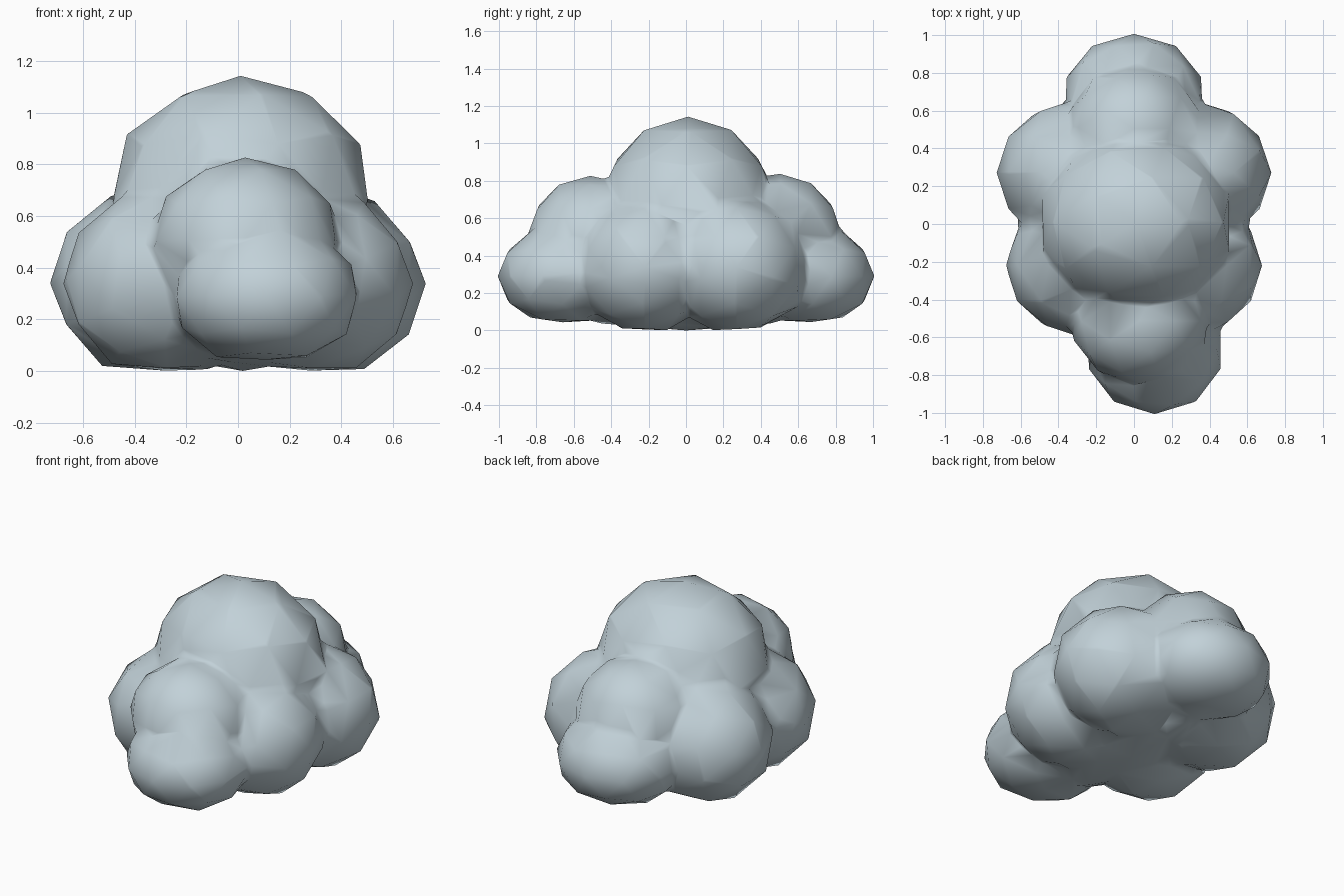
import bpy, bmesh
from math import pi
from mathutils import Matrix

if "Cube" in bpy.data.objects:
    bpy.data.objects.remove(bpy.data.objects["Cube"])

# Puffs: centre, radii, turn about y (side puffs point outwards)
puffs = [
    ((0.01, 0.01, 0.66), (0.52, 0.47, 0.485), 0),    # crown
    ((0.03, -0.51, 0.50), (0.37, 0.34, 0.33), 0),    # upper front
    ((0.0, 0.50, 0.50), (0.36, 0.34, 0.34), 0),      # upper back
    ((0.11, -0.66, 0.29), (0.37, 0.35, 0.28), 0),    # lower front
    ((0.0, 0.67, 0.29), (0.38, 0.34, 0.28), 0),      # lower back
    ((0.0, 0.0, 0.36), (0.64, 0.5, 0.33), 0),        # core
    ((0.02, 0.0, 0.30), (0.4, 0.92, 0.31), 0),       # base
]
for side in (-1, 1):
    puffs.append(((side * 0.30, 0.27, 0.34), (0.43, 0.39, 0.38), side * pi / 2))
    puffs.append(((side * 0.28, -0.22, 0.34), (0.40, 0.38, 0.37), side * pi / 2))

bm = bmesh.new()
for centre, radii, turn in puffs:
    place = (Matrix.Translation(centre) @ Matrix.Diagonal((*radii, 1))
             @ Matrix.Rotation(turn, 4, "Y"))
    bmesh.ops.create_icosphere(bm, subdivisions=2, radius=1, matrix=place)
mesh = bpy.data.meshes.new("cloud")
bm.to_mesh(mesh)
bm.free()
cloud = bpy.data.objects.new("cloud", mesh)
bpy.context.collection.objects.link(cloud)
bpy.context.view_layer.objects.active = cloud
cloud.select_set(True)

# Merge the puffs into one skin, soften the creases, then reduce it
remesh = cloud.modifiers.new("merge", "REMESH")
remesh.mode = "VOXEL"
remesh.voxel_size = 0.02
soften = cloud.modifiers.new("soften", "SMOOTH")
soften.iterations = 8
reduce = cloud.modifiers.new("reduce", "DECIMATE")
reduce.ratio = 0.014
for name in ("merge", "soften", "reduce"):
    bpy.ops.object.modifier_apply(modifier=name)

# Flatten the underside into a shallow bowl
for v in mesh.vertices:
    v.co.z = max(v.co.z, 0.1 * v.co.y ** 2)

paint = bpy.data.materials.new("pale blue grey")
paint.use_nodes = True
colour = (0.54, 0.64, 0.69, 1)
paint.diffuse_color = colour
paint.node_tree.nodes["Principled BSDF"].inputs["Base Color"].default_value = colour
mesh.materials.clear()
mesh.materials.append(paint)
bpy.ops.object.shade_smooth()
